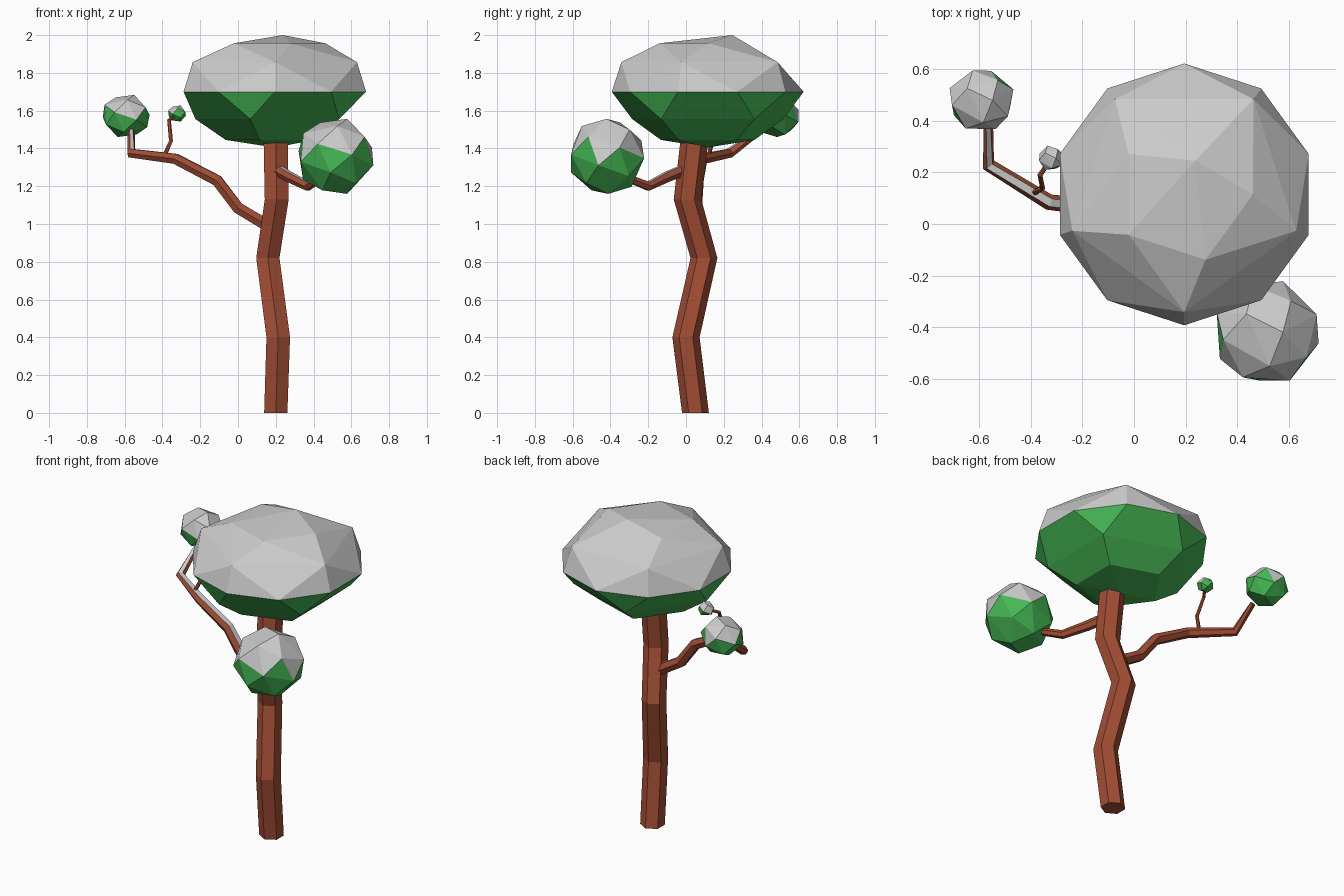
import bpy, bmesh, math
from mathutils import Vector

if "Cube" in bpy.data.objects:
    bpy.data.objects.remove(bpy.data.objects["Cube"])


def material(name, color):
    m = bpy.data.materials.new(name)
    m.diffuse_color = color
    m.use_nodes = True
    m.node_tree.nodes["Principled BSDF"].inputs["Base Color"].default_value = m.diffuse_color
    return m


GREEN = material("leaf_green", (0.06, 0.47, 0.09, 1))
BROWN = material("bark_brown", (0.36, 0.075, 0.035, 1))


def add_object(name, bm, mat=None):
    mesh = bpy.data.meshes.new(name)
    bm.to_mesh(mesh)
    bm.free()
    if mat:
        mesh.materials.append(mat)
    obj = bpy.data.objects.new(name, mesh)
    bpy.context.collection.objects.link(obj)
    return obj


def add_snowy(name, bm, mat, limit):
    """Split the upward faces off as a grey snow layer."""
    bmesh.ops.recalc_face_normals(bm, faces=bm.faces[:])
    bm.normal_update()
    snow = bm.copy()
    for part, keep_up in ((bm, False), (snow, True)):
        gone = [f for f in part.faces if (f.normal.z > limit) != keep_up]
        bmesh.ops.delete(part, geom=gone, context='FACES')
    add_object(name, bm, mat)
    if snow.faces:
        add_object(name + "_snow", snow)
    else:
        snow.free()


def hull(points):
    bm = bmesh.new()
    for p in points:
        bm.verts.new(p)
    res = bmesh.ops.convex_hull(bm, input=bm.verts[:])
    inner = [v for v in res["geom_interior"] if isinstance(v, bmesh.types.BMVert)]
    bmesh.ops.delete(bm, geom=inner, context='VERTS')
    return bm


def ring(center, radius, z, angles):
    return [(center[0] + radius * math.cos(math.radians(a)),
             center[1] + radius * math.sin(math.radians(a)), z) for a in angles]


def tube(path, radii, level=False, sides=6):
    """Faceted tube along a path; level rings for the trunk."""
    bm = bmesh.new()
    pts = [Vector(p) for p in path]
    rings = []
    for i, (p, r) in enumerate(zip(pts, radii)):
        t = pts[min(i + 1, len(pts) - 1)] - pts[max(i - 1, 0)]
        if level:
            u, v = Vector((0, 1, 0)), Vector((-1, 0, 0))
        else:
            t.normalize()
            u = t.cross(Vector((0, 0, 1))).normalized()
            v = u.cross(t)
        turn = 0 if level else math.pi / sides + math.pi / 2
        rings.append([bm.verts.new(p + r * (math.cos(a) * u + math.sin(a) * v))
                      for a in (turn + 2 * math.pi * k / sides for k in range(sides))])
    for a, b in zip(rings, rings[1:]):
        for k in range(sides):
            n = (k + 1) % sides
            bm.faces.new((a[k], a[n], b[n], b[k]))
    bm.faces.new(rings[0][::-1])
    bm.faces.new(rings[-1])
    bmesh.ops.recalc_face_normals(bm, faces=bm.faces[:])
    return bm


# Bent hexagonal trunk
add_object("trunk", tube(
    [(0.2, 0.05, 0), (0.213, 0, 0.4), (0.158, 0.095, 0.82),
     (0.205, 0.008, 1.13), (0.2, 0.043, 1.43)],
    [0.071, 0.072, 0.071, 0.073, 0.074], level=True), BROWN)

# Branches with snow on their top strips
add_snowy("left_branch", tube(
    [(0.15, 0.05, 0.995), (0, 0.05, 1.085), (-0.11, 0.06, 1.23), (-0.33, 0.085, 1.345),
     (-0.565, 0.23, 1.375), (-0.565, 0.39, 1.49)],
    [0.036, 0.035, 0.034, 0.031, 0.027, 0.018]), BROWN, 0.6)
add_snowy("right_branch", tube(
    [(0.2, 0, 1.29), (0.27, -0.1, 1.25), (0.37, -0.2, 1.2), (0.43, -0.3, 1.24)],
    [0.032, 0.03, 0.026, 0.022]), BROWN, 0.6)
add_object("twig", tube(
    [(-0.39, 0.12, 1.36), (-0.355, 0.14, 1.44), (-0.365, 0.19, 1.55), (-0.33, 0.24, 1.575)],
    [0.012, 0.011, 0.01, 0.009]), BROWN)

# Main canopy: flattened faceted ball, snow above the widest ring
c = (0.195, 0.115)
canopy = (ring(c, 0.508, 1.70, range(18, 378, 36))
          + ring(c, 0.457, 1.857, range(54, 414, 72))
          + ring(c, 0.267, 1.957, (0, 144, 216, 288))
          + ring(c, 0.137, 2.0, (72,))
          + ring(c, 0.42, 1.555, range(36, 396, 72))
          + ring(c, 0.26, 1.445, range(36, 396, 72))
          + ring(c, 0, 1.405, (0,)))
add_snowy("canopy", hull(canopy), GREEN, 0)

# Small leaf clumps: coarse faceted balls
for name, center, size, count in (
        ("right_clump", (0.515, -0.42, 1.358), (0.212, 0.208, 0.208), 22),
        ("left_clump", (-0.593, 0.48, 1.572), (0.133, 0.125, 0.118), 18),
        ("tiny_clump", (-0.322, 0.255, 1.585), (0.051, 0.051, 0.046), 14)):
    pts = []
    for i in range(count):
        z = 1 - (2 * i + 1) / count
        r, a = math.sqrt(1 - z * z), i * math.pi * (3 - math.sqrt(5))
        d = (r * math.cos(a), r * math.sin(a), z)
        pts.append([center[k] + size[k] * d[k] for k in range(3)])
    add_snowy(name, hull(pts), GREEN, 0.2)
